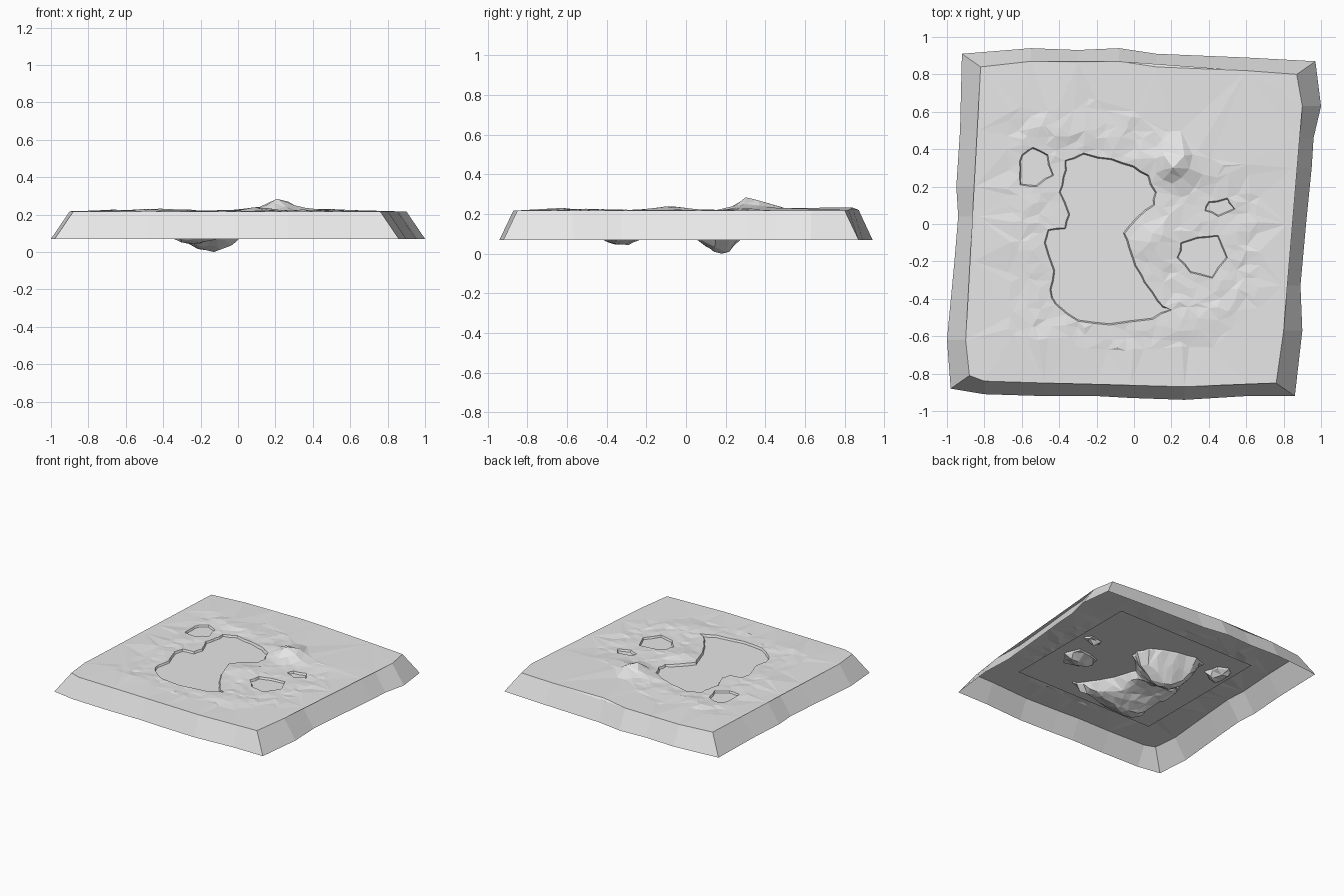
import bpy, bmesh, math, random
from mathutils import Vector
from mathutils.geometry import delaunay_2d_cdt, intersect_point_line

random.seed(7)
cube = bpy.data.objects.get("Cube")
if cube:
    bpy.data.objects.remove(cube, do_unlink=True)

RIM_Z, BASE_Z, WATER_Z, BED_Z = 0.217, 0.07, 0.203, 0.192

# Outer footprint of the tile, clockwise from the back left corner
footprint = [(-.92, .91), (-.55, .94), (-.3, .93), (-.08, .94), (.12, .91), (.6, .89),
             (.97, .87), (1, .63), (.96, .46), (.95, .3), (.92, 0), (.89, -.33), (.9, -.57),
             (.86, -.92), (.6, -.92), (.27, -.94), (-.02, -.93), (-.2, -.92), (-.48, -.92),
             (-.8, -.91), (-.98, -.88), (-1, -.62), (-.96, -.2), (-.94, .04), (-.95, .2), (-.93, .5)]

# Shorelines, clockwise
main_pool = [(-.37, .34), (-.27, .38), (-.12, .35), (0, .31), (.08, .26), (.12, .17), (.11, .1),
             (.02, .03), (-.05, -.05), (-.02, -.13), (.01, -.22), (.06, -.31), (.13, -.41),
             (.2, -.46), (.1, -.51), (-.13, -.54), (-.3, -.52), (-.42, -.43), (-.45, -.35),
             (-.43, -.25), (-.48, -.1), (-.46, -.03), (-.37, -.02), (-.35, .05), (-.4, .17), (-.38, .25)]
right_pool = [(.45, -.06), (.5, -.18), (.42, -.29), (.3, -.26), (.23, -.18), (.25, -.1), (.34, -.07)]
left_pool = [(-.6, .37), (-.54, .41), (-.46, .37), (-.43, .26), (-.52, .2), (-.61, .21), (-.61, .3)]
back_pool = [(.4, .12), (.5, .14), (.54, .08), (.45, .04), (.38, .07)]

# Hills and hollows: x, y, width, depth, height
hills = [(.22, .33, .08, .07, .062), (.2, .33, .22, .12, .014), (.25, .75, .25, .3, .022),
         (.1, -.08, .1, .1, .025), (.45, .28, .15, .1, .01), (-.4, .52, .15, .08, .015),
         (-.45, -.65, .25, .12, .012), (-.6, -.1, .1, .2, .008), (.35, -.5, .2, .08, .01)]
hollows = [(-.13, .18, .24, .16, .16), (-.25, -.32, .25, .18, .12)]


def bump(x, y, b):
    return b[4] * math.exp(-((x - b[0]) / b[2]) ** 2 - ((y - b[1]) / b[3]) ** 2)


def ground(x, y):
    return RIM_Z + sum(bump(x, y, h) for h in hills)


def rough(ring):
    """Split each side of a ring once with a small random kink."""
    out = []
    for i, p in enumerate(ring):
        a, b = Vector(p), Vector(ring[(i + 1) % len(ring)])
        kink = Vector((random.uniform(-1, 1), random.uniform(-1, 1))) * .008
        out += [a, (a + b) / 2 + kink]
    return out


def inset(ring, d):
    """Move a clockwise ring inwards."""
    out = []
    for i, p in enumerate(ring):
        t = (ring[(i + 1) % len(ring)] - ring[i - 1]).normalized()
        out.append(p + Vector((t.y, -t.x)) * d)
    return out


def sides(ring):
    return zip(ring, ring[1:] + ring[:1])


def distance(p, ring):
    best = 9
    for a, b in sides(ring):
        t = min(1, max(0, intersect_point_line(p, a, b)[1]))
        best = min(best, (a.lerp(b, t) - p).length)
    return best


def inside(p, ring):
    hit = False
    for a, b in sides(ring):
        if (a.y > p.y) != (b.y > p.y) and p.x < a.x + (b.x - a.x) * (p.y - a.y) / (b.y - a.y):
            hit = not hit
    return hit


points, heights, edges = [], [], []


def add_ring(ring, height):
    start, n = len(points), len(ring)
    for i, p in enumerate(ring):
        points.append(p)
        heights.append(height(p))
        edges.append((start + i, start + (i + 1) % n))


# Top rim lies inside the footprint so the walls slope
rim = [Vector((x - math.copysign(.1, x) * (abs(x) > .84), y - math.copysign(.07, y) * (abs(y) > .84)))
       for x, y in footprint]
add_ring(rim, lambda p: ground(p.x, p.y))

# Banks: an upper lip and a lower foot just inside it
pools = [rough(r) for r in (main_pool, right_pool, left_pool, back_pool)]
for pool in pools:
    add_ring(pool, lambda p: min(ground(p.x, p.y), .224))
    add_ring(inset(pool, .012), lambda p: BED_Z)

# Scattered land and pool bed points, denser in the middle
spots = [Vector((h[0], h[1])) for h in hills[:1] + hollows]
cells = 26
for i in range(cells + 1):
    for j in range(cells + 1):
        jitter = Vector((random.uniform(-.018, .018), random.uniform(-.018, .018)))
        spots.append(Vector((i / cells - .5, j / cells - .5)) * 1.32 + jitter)
for p in spots:
    gap, home = min(((distance(p, r), k) for k, r in enumerate(pools)))
    if gap < .028:
        continue
    if inside(p, pools[home]):
        depth = min(1.3 * gap, .03 + max(bump(p.x, p.y, h) for h in hollows))
        z = max(0, BED_Z - depth + random.uniform(-.006, .006))
    elif gap > .3 or random.random() < gap * 2:
        continue
    else:
        z = max(.212, ground(p.x, p.y) + random.uniform(-.005, .005))
    points.append(p)
    heights.append(z)

material = bpy.data.materials.new("plain grey")
material.use_nodes = True
grey = (.8, .8, .8, 1)
material.diffuse_color = grey
material.node_tree.nodes["Principled BSDF"].inputs["Base Color"].default_value = grey


def make_object(name, bm):
    for f in bm.faces:
        f.normal_update()
        if f.normal.z < 0:
            f.normal_flip()
    mesh = bpy.data.meshes.new(name)
    bm.to_mesh(mesh)
    bm.free()
    mesh.materials.append(material)
    obj = bpy.data.objects.new(name, mesh)
    bpy.context.collection.objects.link(obj)


# Terrain surface
coords, _, tris, source, _, _ = delaunay_2d_cdt(points, edges, [], 1, 1e-4, True)
bm = bmesh.new()
verts = [bm.verts.new((p.x, p.y, heights[ids[0]] if ids else BED_Z)) for p, ids in zip(coords, source)]
for t in tris:
    bm.faces.new([verts[i] for i in t])

# Sloping side walls, open underneath
top = [bm.verts.new((p.x, p.y, ground(p.x, p.y))) for p in rim]
base = [bm.verts.new((x, y, BASE_Z)) for x, y in footprint]
for (a, b), (c, d) in zip(sides(top), sides(base)):
    bm.faces.new((a, b, d, c))
bmesh.ops.remove_doubles(bm, verts=bm.verts, dist=1e-4)
make_object("terrain", bm)

# Water sheet
bm = bmesh.new()
bm.faces.new([bm.verts.new((x, y, WATER_Z)) for x, y in ((-.64, -.6), (.57, -.6), (.57, .54), (-.64, .54))])
make_object("water", bm)
